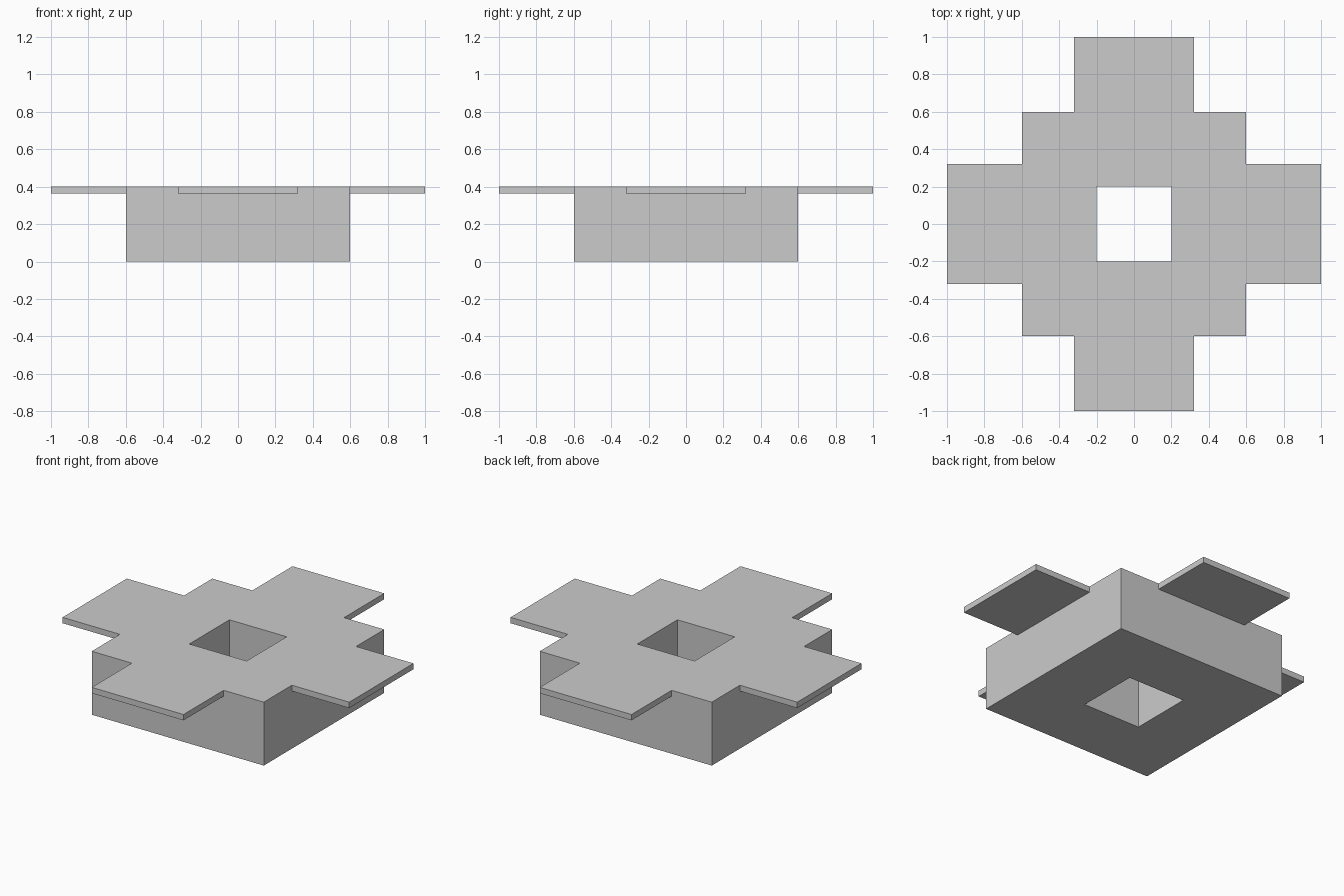
import bpy, bmesh
from mathutils import Matrix
from math import pi

if "Cube" in bpy.data.objects:
    bpy.data.objects.remove(bpy.data.objects["Cube"])

H, T = 0.4, 0.037          # body height, flap thickness
OUTER, HOLE = 0.6, 0.2     # half sizes of body and square opening
FLAP_W, REACH = 0.32, 1.0  # flap half width, outer reach


def finish(bm, name):
    bmesh.ops.recalc_face_normals(bm, faces=bm.faces)
    mesh = bpy.data.meshes.new(name)
    bm.to_mesh(mesh)
    bm.free()
    obj = bpy.data.objects.new(name, mesh)
    bpy.context.collection.objects.link(obj)
    return obj


# Square body with a through opening: four-sided rings swept around the wall
bm = bmesh.new()
corners = [(-1, -1), (1, -1), (1, 1), (-1, 1)]
section = [(OUTER, 0), (OUTER, H), (HOLE, H), (HOLE, 0)]
rings = [[bm.verts.new((x * r, y * r, z)) for x, y in corners] for r, z in section]
for i, ring in enumerate(rings):
    nxt = rings[(i + 1) % 4]
    for j in range(4):
        k = (j + 1) % 4
        bm.faces.new((ring[j], ring[k], nxt[k], nxt[j]))
finish(bm, "body")

# Four thin flaps flush with the top
for i, side in enumerate(("right", "back", "left", "front")):
    bm = bmesh.new()
    bmesh.ops.create_cube(bm, size=1)
    bmesh.ops.scale(bm, verts=bm.verts, vec=(REACH - OUTER, 2 * FLAP_W, T))
    bmesh.ops.translate(bm, verts=bm.verts, vec=((REACH + OUTER) / 2, 0, H - T / 2))
    bmesh.ops.transform(bm, verts=bm.verts, matrix=Matrix.Rotation(i * pi / 2, 4, 'Z'))
    finish(bm, side + "_flap")
